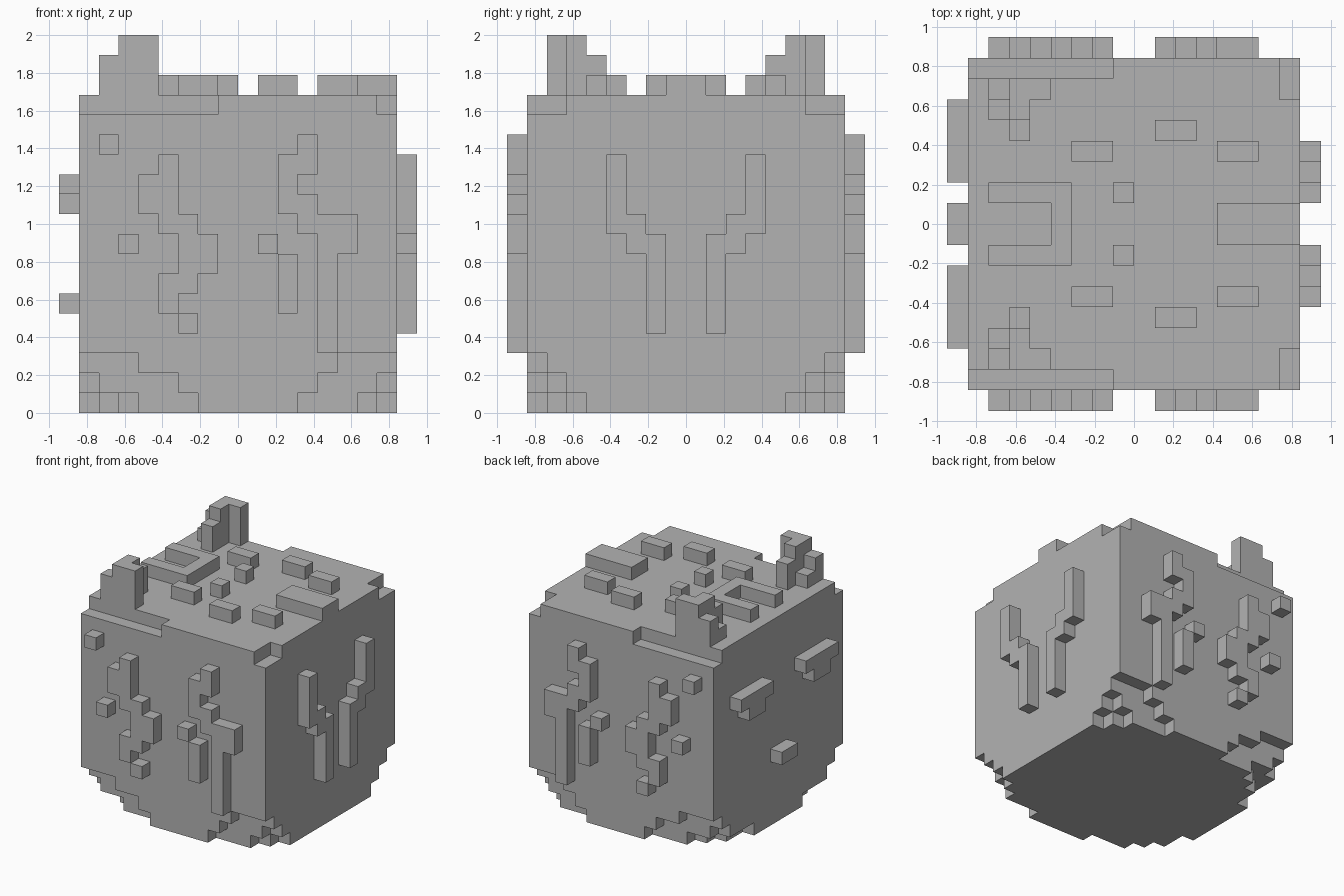
import bpy, bmesh

cube = bpy.data.objects.get("Cube")
if cube:
    bpy.data.objects.remove(cube, do_unlink=True)

U = 2 / 19  # edge of one block

grey = bpy.data.materials.new("plain_grey")
grey.use_nodes = True
grey.diffuse_color = (0.45, 0.45, 0.45, 1)
grey.node_tree.nodes["Principled BSDF"].inputs["Base Color"].default_value = (0.45, 0.45, 0.45, 1)

DIRS = [(a, s) for a in range(3) for s in (0, 1)]


def cells(x0, x1, y0, y1, z0, z1):
    return {(x, y, z) for x in range(x0, x1) for y in range(y0, y1) for z in range(z0, z1)}


def block_part(name, solid, mirror=False):
    """Skin a set of unit blocks with flat faces, merging coplanar ones."""
    bm = bmesh.new()
    verts = {}

    def vert(p):
        if p not in verts:
            verts[p] = bm.verts.new([c * U for c in p])
        return verts[p]

    for cell in sorted(solid):
        for axis, side in DIRS:
            beside = list(cell)
            beside[axis] += 1 if side else -1
            if tuple(beside) in solid:
                continue
            b, c = (axis + 1) % 3, (axis + 2) % 3
            ring = []
            for i, j in ((0, 0), (1, 0), (1, 1), (0, 1)):
                p = list(cell)
                p[axis] += side
                p[b] += i
                p[c] += j
                ring.append(vert(tuple(p)))
            bm.faces.new(ring if side else ring[::-1])
    bmesh.ops.dissolve_limit(bm, angle_limit=0.01, verts=bm.verts[:], edges=bm.edges[:])
    mesh = bpy.data.meshes.new(name)
    bm.to_mesh(mesh)
    bm.free()
    mesh.materials.append(grey)
    obj = bpy.data.objects.new(name, mesh)
    bpy.context.collection.objects.link(obj)
    if mirror:
        mod = obj.modifiers.new("mirror", "MIRROR")
        mod.use_axis = (False, True, False)
        mod.use_mirror_merge = False
    return obj


def union(boxes):
    return set().union(*(cells(*b) for b in boxes))


# Body: a cube with stepped lower corners and notched upper edges
cuts = cells(-8, -1, -8, -7, 15, 16) | cells(7, 8, -8, -6, 15, 16)
left_steps = [[3, 2, 1, 1, 1], [2, 1, 1, 1], [1, 1, 1]]
right_steps = [[5, 3, 2, 1, 1, 1], [2, 1, 1, 1, 1], [1, 1, 1]]
for steps, on_left in ((left_steps, True), (right_steps, False)):
    for z, row in enumerate(steps):
        for i, depth in enumerate(row):
            x = 7 - i if on_left else i - 8
            cuts |= cells(x, x + 1, -8, depth - 8, z, z + 1)
cuts |= {(x, -1 - y, z) for x, y, z in cuts}
block_part("body", cells(-8, 8, -8, 8, 0, 16) - cuts)

# Ears: stepped towers on the top corners
block_part("ear", union([
    (-6, -4, -7, -6, 16, 19), (-6, -5, -6, -5, 16, 19), (-6, -5, -5, -4, 16, 18),
    (-7, -6, -7, -6, 16, 18), (-7, -6, -6, -5, 16, 17)]), mirror=True)

# Raised markings on the flanks, as (x0, x1, z0, z1)
flank_marks = {
    "flank_swirl_right": [(-4, -3, 12, 13), (-5, -3, 10, 12), (-4, -2, 9, 10), (-3, -1, 7, 9),
                          (-4, -2, 6, 7), (-4, -3, 5, 6), (-3, -2, 4, 5)],
    "flank_swirl_left": [(3, 4, 13, 14), (2, 4, 12, 13), (2, 3, 11, 12), (2, 4, 10, 11),
                         (3, 6, 9, 10), (4, 6, 8, 9), (4, 5, 3, 8)],
    "flank_drip": [(1, 2, 8, 9), (2, 3, 5, 8)],
    "flank_spot_upper": [(-7, -6, 13, 14)],
    "flank_spot_lower": [(-6, -5, 8, 9)],
}
for name, rects in flank_marks.items():
    block_part(name, union([(x0, x1, -9, -8, z0, z1) for x0, x1, z0, z1 in rects]), mirror=True)

# Stripes on the +x side
block_part("side_stripe", union([
    (8, 9, -4, -3, 9, 13), (8, 9, -3, -2, 8, 10), (8, 9, -2, -1, 4, 9)]), mirror=True)

# Face on the -x side
block_part("eye", union([(-9, -8, -6, -2, 11, 12), (-9, -8, -5, -3, 10, 11)]), mirror=True)
block_part("mouth", cells(-9, -8, -1, 1, 5, 6))

# Raised markings on the top, as (x0, x1, y0, y1)
for name, rect in {
    "top_bar_front": (-3, -1, -4, -3),
    "top_bar_middle": (1, 3, -5, -4),
    "top_bar_rear": (4, 6, -4, -3),
    "top_spot": (-1, 0, -2, -1),
}.items():
    block_part(name, cells(*rect, 16, 17), mirror=True)
block_part("top_spine", cells(4, 8, -1, 1, 16, 17))
block_part("top_horseshoe", cells(-7, -3, -2, 2, 16, 17) - cells(-7, -4, -1, 1, 16, 17))
